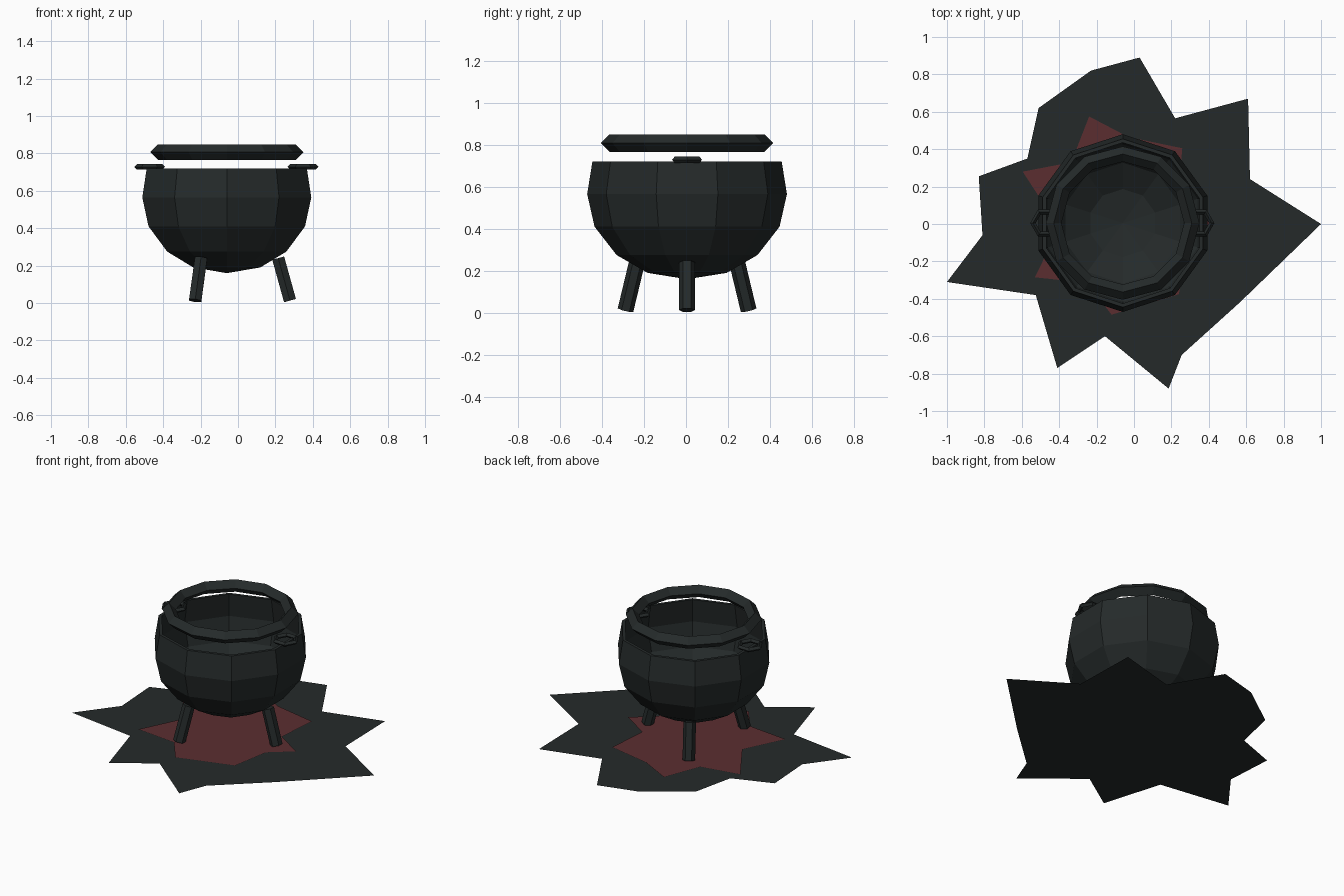
import bpy, bmesh
from math import sin, cos, pi, atan2, hypot, radians

if "Cube" in bpy.data.objects:
    bpy.data.objects.remove(bpy.data.objects["Cube"])

CX, CY = -0.06, 0.005  # axis of the pot


def material(name, rgb):
    m = bpy.data.materials.new(name)
    m.diffuse_color = (*rgb, 1)
    m.use_nodes = True
    m.node_tree.nodes["Principled BSDF"].inputs["Base Color"].default_value = m.diffuse_color
    return m


IRON = material("dark_iron", (0.018, 0.023, 0.023))
EMBER = material("ember_red", (0.105, 0.027, 0.03))


def finish(obj, name, mat):
    obj.name = obj.data.name = name
    obj.data.materials.append(mat)
    return obj


def from_bmesh(bm, name, mat):
    me = bpy.data.meshes.new(name)
    bm.to_mesh(me)
    bm.free()
    obj = bpy.data.objects.new(name, me)
    bpy.context.collection.objects.link(obj)
    return finish(obj, name, mat)


def revolve(profile, sides, name, mat):
    """Spin (radius, z) points around the pot axis; radius 0 ends become poles."""
    bm = bmesh.new()
    rings = []
    for r, z in profile:
        n = sides if r else 1
        rings.append([bm.verts.new((CX + r * sin(2 * pi * i / sides),
                                    CY - r * cos(2 * pi * i / sides), z)) for i in range(n)])
    for a, b in zip(rings, rings[1:]):
        for i in range(sides):
            j = (i + 1) % sides
            quad = [a[i % len(a)], a[j % len(a)], b[j % len(b)], b[i % len(b)]]
            bm.faces.new(list(dict.fromkeys(quad)))
    bmesh.ops.recalc_face_normals(bm, faces=bm.faces)
    return from_bmesh(bm, name, mat)


def flat_patch(points, z, name, mat):
    bm = bmesh.new()
    bm.faces.new([bm.verts.new((x, y, z)) for x, y in points])
    bm.normal_update()
    for f in bm.faces:
        if f.normal.z < 0:
            f.normal_flip()
    bmesh.ops.triangulate(bm, faces=bm.faces[:])
    return from_bmesh(bm, name, mat)


def ring(name, x, z, major, minor, sides):
    bpy.ops.mesh.primitive_torus_add(location=(x, CY, z), major_radius=major, minor_radius=minor,
                                     major_segments=sides, minor_segments=4)
    return finish(bpy.context.object, name, IRON)


# Ten-sided bowl: outer wall down to the bottom pole, then a thin inner wall
outer = [(0, 0.16), (0.188, 0.19), (0.335, 0.275), (0.44, 0.41), (0.475, 0.565), (0.45, 0.72)]
inner = [(0.43, 0.72), (0.455, 0.565), (0.421, 0.416), (0.323, 0.291), (0.182, 0.209), (0, 0.18)]
revolve(outer + inner, 10, "pot_bowl", IRON)

# Ring above the mouth and the two side lugs
ring("pot_ring", CX, 0.807, 0.369, 0.041, 12)
for side, label in ((-1, "left"), (1, "right")):
    ring(label + "_lug", CX - 0.0025 + side * 0.41, 0.728, 0.068, 0.0145, 6)

# Three splayed hexagonal legs
r_top, r_bot, z_top, z_bot = 0.275, 0.338, 0.24, 0.013
for k, label in enumerate(("right", "back_left", "front_left")):
    a = radians(120 * k)
    r = (r_top + r_bot) / 2
    bpy.ops.mesh.primitive_cylinder_add(
        vertices=6, radius=0.038, depth=hypot(r_bot - r_top, z_top - z_bot),
        location=(CX + r * cos(a), CY + r * sin(a), (z_top + z_bot) / 2),
        rotation=(0, -atan2(r_bot - r_top, z_top - z_bot), a))
    finish(bpy.context.object, label + "_leg", IRON)

# Scorched ground and the ember patch on top of it
flat_patch([(1, 0), (.62, .24), (.61, .67), (.22, .565), (.03, .89), (-.23, .82), (-.51, .62),
            (-.57, .35), (-.83, .255), (-.81, -.06), (-1, -.31), (-.525, -.38), (-.41, -.77),
            (-.155, -.6), (.185, -.88), (.255, -.7), (.565, -.42)],
           0.004, "scorched_ground", IRON)
flat_patch([(.425, 0), (.235, .125), (.258, .405), (-.03, .465), (-.24, .575), (-.335, .33),
            (-.595, .28), (-.4, -.02), (-.53, -.285), (-.25, -.315), (-.12, -.485),
            (.24, -.375), (.285, -.115)],
           0.01, "ember_patch", EMBER)
